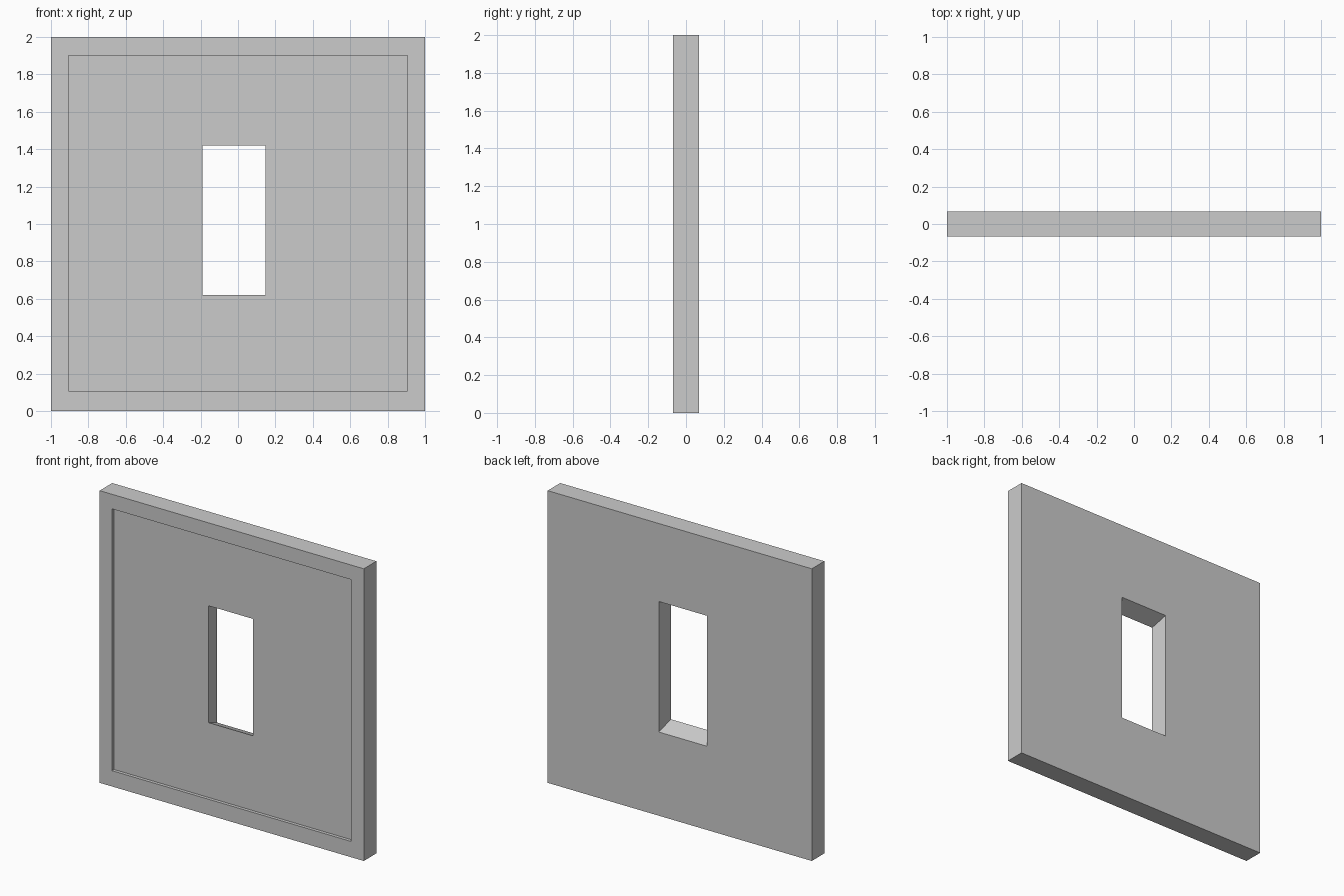
import bpy
import bmesh

if "Cube" in bpy.data.objects:
    bpy.data.objects.remove(bpy.data.objects["Cube"])

FRONT, FLOOR, BACK = -0.068, -0.046, 0.068

# Rectangular rings (x0, x1, z0, z1, y), running from the back rim round the
# front, down into the shallow recess and through the flared opening
RINGS = [
    (-1.0, 1.0, 0.0, 2.0, BACK),            # back rim
    (-1.0, 1.0, 0.0, 2.0, FRONT),           # front rim
    (-0.907, 0.905, 0.108, 1.9, FRONT),     # recess edge
    (-0.907, 0.905, 0.108, 1.9, FLOOR),     # recess floor
    (-0.191, 0.146, 0.62, 1.42, FLOOR),     # opening, front
    (-0.208, 0.158, 0.573, 1.466, BACK),    # opening, back (wider)
]


def add_ring(bm, x0, x1, z0, z1, y):
    return [bm.verts.new((x, y, z))
            for x, z in ((x0, z0), (x1, z0), (x1, z1), (x0, z1))]


# Wall panel: join each ring to the next, and the last back to the first
bm = bmesh.new()
rings = [add_ring(bm, *r) for r in RINGS]
for a, b in zip(rings, rings[1:] + rings[:1]):
    for i in range(4):
        j = (i + 1) % 4
        bm.faces.new((a[i], a[j], b[j], b[i]))
bmesh.ops.recalc_face_normals(bm, faces=bm.faces)

mesh = bpy.data.meshes.new("wall_panel")
bm.to_mesh(mesh)
bm.free()
panel = bpy.data.objects.new("wall_panel", mesh)
bpy.context.collection.objects.link(panel)
